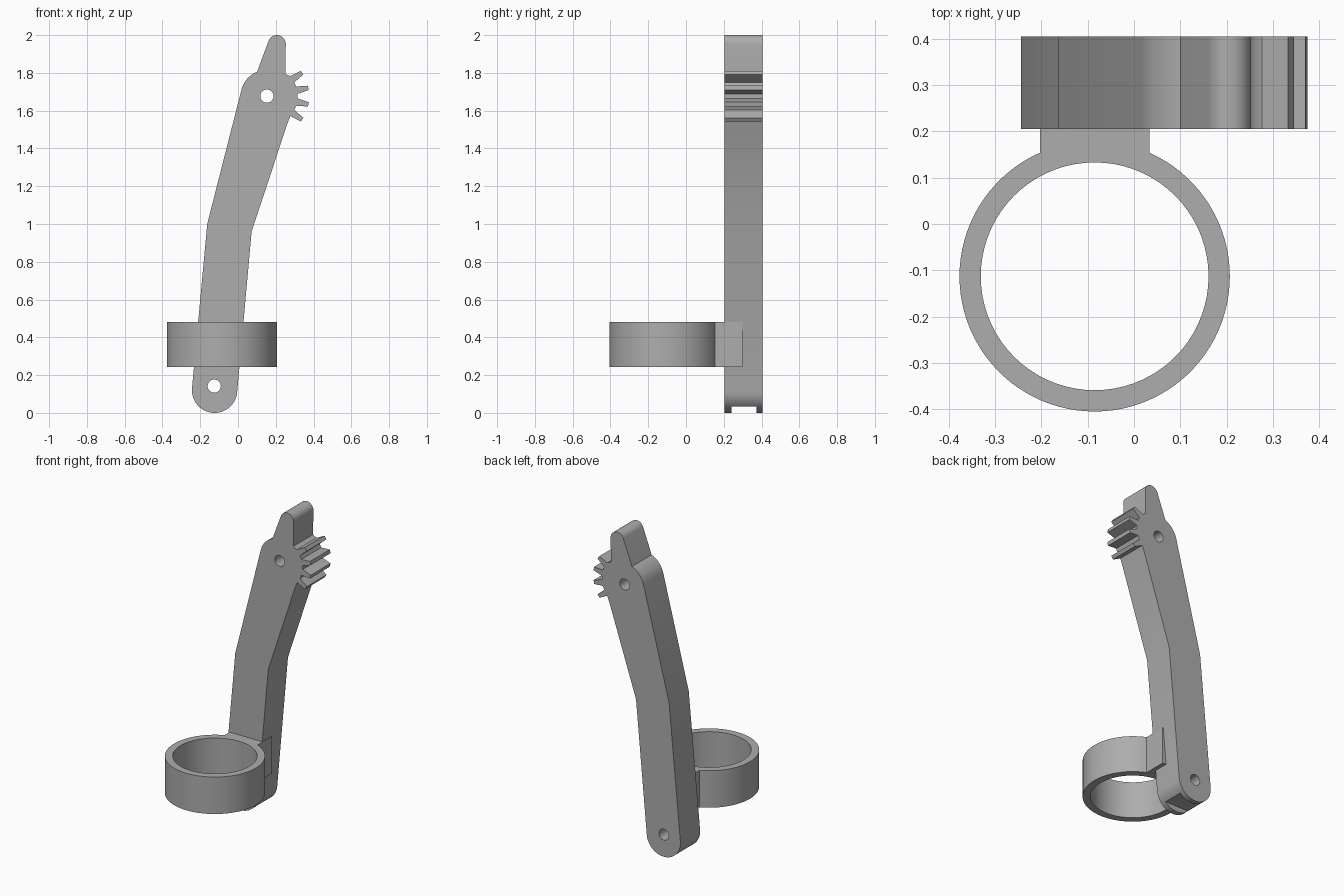
import bpy, bmesh
from math import cos, sin, radians, asin, degrees
from mathutils import Vector

if "Cube" in bpy.data.objects:
    bpy.data.objects.remove(bpy.data.objects["Cube"])

grey = bpy.data.materials.new("plain grey")
grey.use_nodes = True
COLOUR = (0.42, 0.42, 0.42, 1)
grey.diffuse_color = COLOUR
grey.node_tree.nodes["Principled BSDF"].inputs["Base Color"].default_value = COLOUR


def polar(c, r, a):
    return (c[0] + r * cos(radians(a)), c[1] + r * sin(radians(a)))


def arc(c, r, a0, a1, n):
    return [polar(c, r, a0 + (a1 - a0) * i / n) for i in range(n + 1)]


def plate(name, loops, place, depth):
    """Fill outline and hole loops, then extrude along depth."""
    bm = bmesh.new()
    for pts in loops:
        vs = [bm.verts.new(place(*p)) for p in pts]
        for i, v in enumerate(vs):
            bm.edges.new((vs[i - 1], v))
    bmesh.ops.triangle_fill(bm, use_beauty=True, edges=bm.edges[:])
    out = bmesh.ops.extrude_face_region(bm, geom=bm.faces[:], use_keep_orig=True)
    verts = [g for g in out["geom"] if isinstance(g, bmesh.types.BMVert)]
    bmesh.ops.translate(bm, vec=Vector(depth), verts=verts)
    bmesh.ops.recalc_face_normals(bm, faces=bm.faces[:])
    mesh = bpy.data.meshes.new(name)
    bm.to_mesh(mesh)
    bm.free()
    mesh.materials.append(grey)
    ob = bpy.data.objects.new(name, mesh)
    bpy.context.collection.objects.link(ob)
    return ob


def smooth(ob):
    bpy.ops.object.select_all(action='DESELECT')
    ob.select_set(True)
    bpy.context.view_layer.objects.active = ob
    bpy.ops.object.shade_smooth_by_angle(angle=radians(25))


# Bent arm with rounded foot, gear teeth on the hub and a pointer finger
foot, hub, tip = (-0.124, 0.12), (0.153, 1.677), (0.206, 1.953)
outline = arc(foot, 0.12, 175, 355, 32)
outline += [(0.072, 0.96), (0.26, 1.527)]
for a in (-33.75, -11.25, 11.25, 33.75):
    outline += [polar(hub, 0.163, a - 7), polar(hub, 0.224, a - 3),
                polar(hub, 0.224, a + 3), polar(hub, 0.163, a + 7)]
outline += arc(hub, 0.155, 46, 51, 2)
outline += arc(tip, 0.047, 0, 158, 16)
outline += arc(hub, 0.139, 112, 167, 12)
outline += [(-0.163, 1.0)]
holes = [arc(c, 0.035, 0, 345, 23) for c in ((-0.126, 0.142), hub)]
arm = plate("arm", [outline] + holes, lambda x, z: (x, 0.205, z), (0, 0.2, 0))

# Flat notch cut across the underside of the foot
slot = plate("foot_notch_cutter", [[(-0.4, 0.24), (0.2, 0.24), (0.2, 0.372), (-0.4, 0.372)]],
             lambda x, y: (x, y, -0.1), (0, 0, 0.135))
cut = arm.modifiers.new("notch", 'BOOLEAN')
cut.operation, cut.solver, cut.object = 'DIFFERENCE', 'EXACT', slot
bpy.context.view_layer.objects.active = arm
bpy.ops.object.modifier_apply(modifier="notch")
bpy.data.objects.remove(slot)
smooth(arm)

# Open ring holder with its mounting block
centre, outer, half = (-0.085, -0.113), 0.292, 0.118
a = degrees(asin(half / outer))
rim = arc(centre, outer, 90 + a, 450 - a, 80)
rim += [(centre[0] + half, 0.3), (centre[0] - half, 0.3)]
ring = plate("ring_holder", [rim, arc(centre, 0.246, 0, 355, 71)],
             lambda x, y: (x, y, 0.243), (0, 0, 0.238))
smooth(ring)
